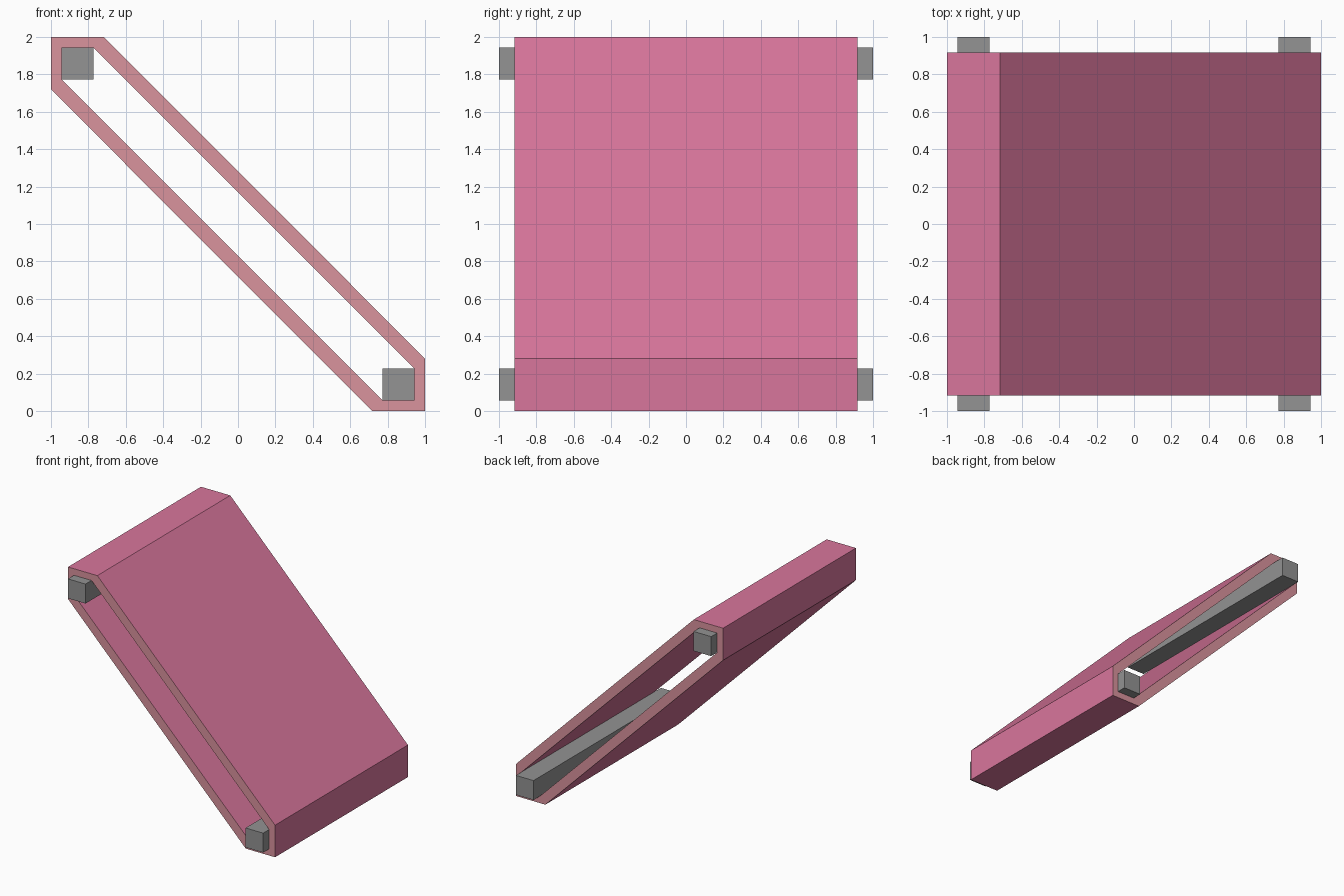
import bpy, bmesh

if "Cube" in bpy.data.objects:
    bpy.data.objects.remove(bpy.data.objects["Cube"])


def lin(c):
    c /= 255
    return c / 12.92 if c <= 0.04045 else ((c + 0.055) / 1.055) ** 2.4


def mat(name, r, g, b):
    m = bpy.data.materials.new(name)
    m.diffuse_color = (lin(r), lin(g), lin(b), 1)
    m.use_nodes = True
    m.node_tree.nodes["Principled BSDF"].inputs["Base Color"].default_value = m.diffuse_color
    return m


pink = mat("belt pink", 217, 118, 156)
rose = mat("belt edge rose", 218, 147, 157)
grey = mat("roller grey", 147, 147, 147)


def add_object(name, bm, mats):
    bmesh.ops.recalc_face_normals(bm, faces=bm.faces)
    me = bpy.data.meshes.new(name)
    bm.to_mesh(me)
    bm.free()
    for m in mats:
        me.materials.append(m)
    ob = bpy.data.objects.new(name, me)
    bpy.context.collection.objects.link(ob)


# Belt profile: half a hexagon in x, z - 1; the other half is turned by 180 degrees
def hexagon(points):
    return points + [(-x, -z) for x, z in points]


outer = hexagon([(-1, 0.72), (-1, 1), (-0.717, 1)])
inner = hexagon([(-0.943, 0.773), (-0.943, 0.943), (-0.773, 0.943)])

# Belt: hollow loop with rose edges on both sides
bm = bmesh.new()
W = 0.917
rings = [[bm.verts.new((x, y, z + 1)) for x, z in prof]
         for prof, y in ((outer, -W), (outer, W), (inner, W), (inner, -W))]
for k in range(4):
    a, b = rings[k], rings[(k + 1) % 4]
    for i in range(6):
        j = (i + 1) % 6
        f = bm.faces.new((a[i], a[j], b[j], b[i]))
        f.material_index = k % 2
add_object("belt", bm, [pink, rose])

# Square rollers running through both ends of the loop
for name, s in (("upper_roller", -1), ("lower_roller", 1)):
    bm = bmesh.new()
    bmesh.ops.create_cube(bm, size=1)
    for v in bm.verts:
        v.co = (s * 0.858 + v.co.x * 0.17, v.co.y * 2, 1 - s * 0.858 + v.co.z * 0.17)
    add_object(name, bm, [grey])
